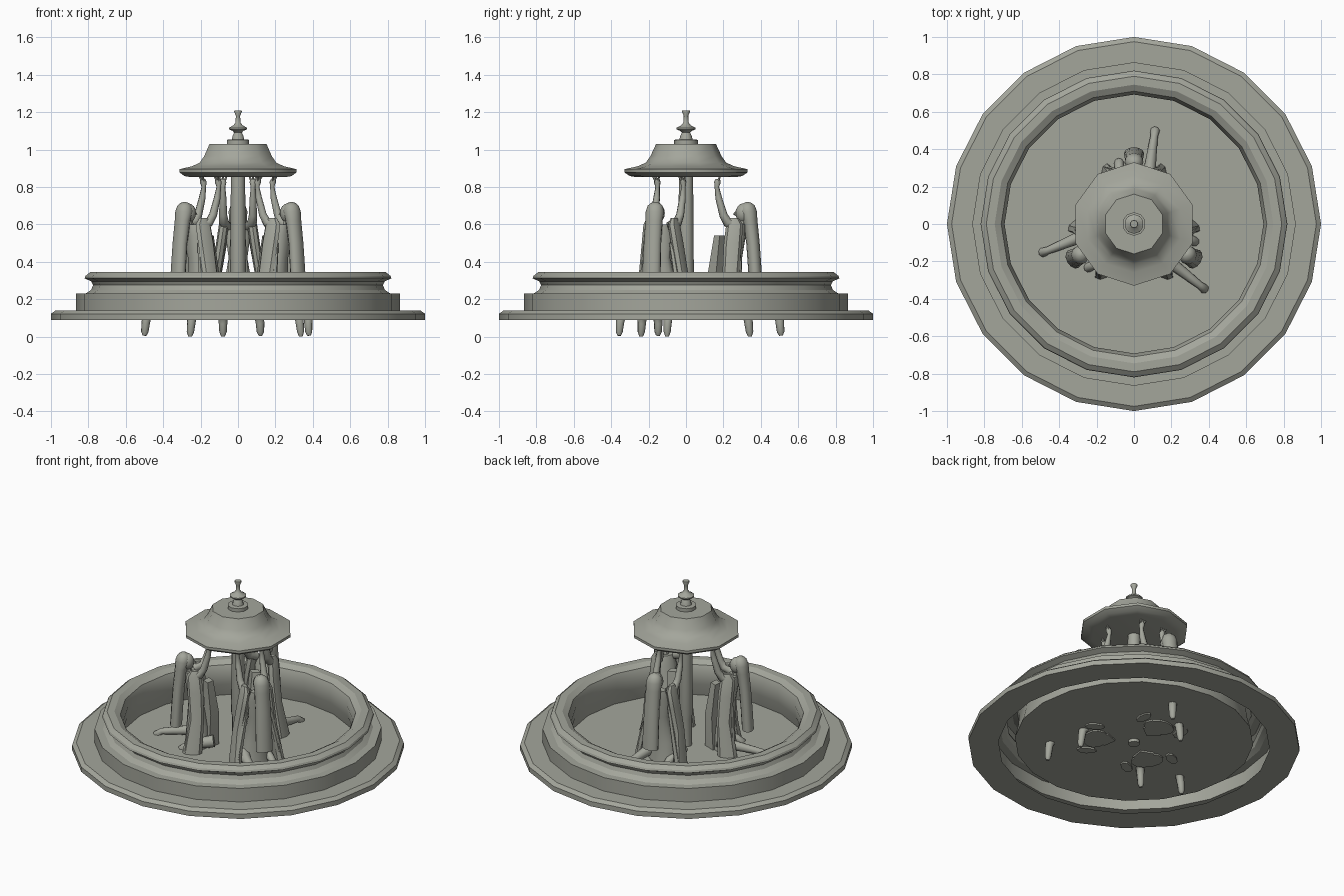
import bpy, bmesh, math
from mathutils import Vector, Matrix

stone = bpy.data.materials.new("grey_stone")
stone.diffuse_color = (0.37, 0.38, 0.33, 1)


def finish(name, bm, angle=40, turn=0.0, normals=True):
    if normals:
        bmesh.ops.recalc_face_normals(bm, faces=bm.faces[:])
    bmesh.ops.transform(bm, matrix=Matrix.Rotation(turn, 4, 'Z'), verts=bm.verts[:])
    me = bpy.data.meshes.new(name)
    bm.to_mesh(me)
    bm.free()
    me.materials.append(stone)
    ob = bpy.data.objects.new(name, me)
    bpy.context.collection.objects.link(ob)
    bpy.ops.object.select_all(action='DESELECT')
    ob.select_set(True)
    bpy.context.view_layer.objects.active = ob
    bpy.ops.object.shade_smooth_by_angle(angle=math.radians(angle))
    return ob


def skin_rings(bm, rings, caps=True):
    rings = [[bm.verts.new(p) for p in r] for r in rings]
    n = len(rings[0])
    for a, b in zip(rings, rings[1:]):
        for i in range(n):
            j = (i + 1) % n
            bm.faces.new((a[i], a[j], b[j], b[i]))
    if caps:
        bm.faces.new(rings[0][::-1])
        bm.faces.new(rings[-1])


def lathe(name, profile, n, angle, caps=True):
    # vertices start on the +y axis
    bm = bmesh.new()
    skin_rings(bm, [[(r * math.cos(math.pi / 2 + 2 * math.pi * i / n),
                      r * math.sin(math.pi / 2 + 2 * math.pi * i / n), z)
                     for i in range(n)] for r, z in profile], caps)
    return finish(name, bm, angle, normals=caps)


def loft(bm, sections, n=12):
    # horizontal ellipses: x, y, z, rx, ry
    skin_rings(bm, [[(x + rx * math.cos(2 * math.pi * i / n),
                      y + ry * math.sin(2 * math.pi * i / n), z)
                     for i in range(n)] for x, y, z, rx, ry in sections])


def limb(bm, path, n=8):
    # round tube along a path of x, y, z, radius
    pts = [Vector(p[:3]) for p in path]
    rings = []
    for k, p in enumerate(pts):
        d = (pts[min(k + 1, len(pts) - 1)] - pts[max(k - 1, 0)]).normalized()
        u = d.cross(Vector((1, 0.1, 0))).normalized()
        v = d.cross(u)
        rings.append([p + path[k][3] * (u * math.cos(2 * math.pi * i / n) + v * math.sin(2 * math.pi * i / n))
                      for i in range(n)])
    skin_rings(bm, rings)


# Basin: stepped base, moulded wall, rounded rim and inner wall
lathe("basin", [(0.82, 0.09), (1.0, 0.09), (1.0, 0.122), (0.975, 0.14), (0.865, 0.14),
                (0.865, 0.23), (0.815, 0.23), (0.785, 0.25), (0.775, 0.275), (0.785, 0.295),
                (0.82, 0.312), (0.815, 0.325), (0.79, 0.345), (0.745, 0.345), (0.71, 0.325),
                (0.692, 0.28), (0.70, 0.2), (0.72, 0.12)], 20, 30, caps=False)

# Basin floor
bm = bmesh.new()
bmesh.ops.create_circle(bm, cap_ends=True, segments=20, radius=0.72,
                        matrix=Matrix.Translation((0, 0, 0.12)))
finish("basin_floor", bm, normals=False)

# Central column
lathe("column", [(0.035, 0.10), (0.035, 0.3), (0.042, 0.34), (0.038, 0.86)], 12, 40)

# Upper bowl canopy
lathe("canopy", [(0.26, 0.852), (0.30, 0.858), (0.33, 0.878), (0.33, 0.895), (0.26, 0.91),
                 (0.215, 0.93), (0.19, 0.965), (0.16, 1.03)], 10, 40)

# Finial
lathe("finial", [(0.063, 1.025), (0.063, 1.052), (0.035, 1.055), (0.03, 1.075), (0.022, 1.09),
                 (0.03, 1.1), (0.052, 1.108), (0.052, 1.116), (0.025, 1.13), (0.014, 1.145),
                 (0.012, 1.18), (0.022, 1.203), (0.02, 1.21)], 10, 40)

# Three kneeling figures facing the column, arms raised to the canopy
for k in range(3):
    turn = k * 2 * math.pi / 3
    tag = "_%d" % (k + 1)

    # head with nose
    bm = bmesh.new()
    bmesh.ops.create_uvsphere(bm, u_segments=12, v_segments=8, radius=1,
                              matrix=Matrix.Translation((0, 0.308, 0.66)) @ Matrix.Diagonal((0.04, 0.043, 0.053, 1)))
    limb(bm, [(0, 0.27, 0.672, 0.004), (0, 0.26, 0.655, 0.009), (0, 0.272, 0.648, 0.005)], 6)
    limb(bm, [(0, 0.295, 0.56, 0.026), (0, 0.31, 0.64, 0.022)])
    finish("head" + tag, bm, 40, turn)

    # long hair down the back
    bm = bmesh.new()
    loft(bm, [(0, 0.375, 0.24, 0.055, 0.036), (0, 0.368, 0.36, 0.053, 0.036),
              (0, 0.358, 0.5, 0.05, 0.036), (0, 0.342, 0.62, 0.048, 0.04),
              (0, 0.332, 0.67, 0.05, 0.047), (0, 0.33, 0.70, 0.04, 0.038),
              (0, 0.33, 0.714, 0.024, 0.022), (0, 0.33, 0.72, 0.006, 0.006)])
    finish("hair" + tag, bm, 50, turn)

    # torso and front skirt fold
    bm = bmesh.new()
    loft(bm, [(0, 0.235, 0.11, 0.10, 0.075), (0, 0.235, 0.25, 0.08, 0.06),
              (0, 0.26, 0.42, 0.05, 0.04), (0, 0.28, 0.54, 0.066, 0.04),
              (0, 0.29, 0.6, 0.05, 0.03)])
    finish("robe" + tag, bm, 40, turn)
    bm = bmesh.new()
    loft(bm, [(0, 0.17, 0.11, 0.07, 0.055), (0, 0.16, 0.33, 0.055, 0.045),
              (0, 0.18, 0.54, 0.04, 0.03)], 4)
    finish("skirt_fold" + tag, bm, 30, turn)

    for side, s in (("left", 1), ("right", -1)):
        # hanging sleeve drape
        bm = bmesh.new()
        loft(bm, [(s * 0.145, 0.265, 0.11, 0.032, 0.06), (s * 0.115, 0.24, 0.34, 0.026, 0.045),
                  (s * 0.09, 0.25, 0.5, 0.027, 0.048), (s * 0.076, 0.26, 0.6, 0.026, 0.045),
                  (s * 0.074, 0.255, 0.635, 0.014, 0.025)], 8)
        loft(bm, [(s * 0.15, 0.30, 0.11, 0.022, 0.014), (s * 0.07, 0.28, 0.5, 0.012, 0.01)], 5)
        finish(side + "_sleeve" + tag, bm, 35, turn)

        # raised arm with hand and fingers
        bm = bmesh.new()
        limb(bm, [(s * 0.06, 0.275, 0.59, 0.028), (s * 0.075, 0.222, 0.61, 0.026),
                  (s * 0.08, 0.2, 0.65, 0.022), (s * 0.08, 0.175, 0.74, 0.018),
                  (s * 0.08, 0.165, 0.80, 0.012), (s * 0.08, 0.168, 0.825, 0.018),
                  (s * 0.08, 0.172, 0.84, 0.014)])
        for f in (-1, 0, 1):
            limb(bm, [(s * 0.08 + f * 0.008, 0.17, 0.83, 0.007),
                      (s * 0.08 + f * 0.018, 0.182, 0.856, 0.005)], 5)
        finish(side + "_arm" + tag, bm, 50, turn)

    # stretched left leg, its toes reaching below the floor
    bm = bmesh.new()
    limb(bm, [(0.07, 0.2, 0.19, 0.045), (0.085, 0.3, 0.165, 0.032), (0.098, 0.4, 0.15, 0.025),
              (0.108, 0.47, 0.14, 0.02), (0.112, 0.497, 0.12, 0.026),
              (0.118, 0.502, 0.07, 0.023), (0.12, 0.506, 0.025, 0.02), (0.12, 0.508, 0.005, 0.01)])
    finish("left_leg" + tag, bm, 50, turn)

    # folded right leg
    bm = bmesh.new()
    limb(bm, [(-0.07, 0.14, 0.17, 0.04), (-0.075, 0.23, 0.155, 0.034), (-0.08, 0.3, 0.14, 0.024),
              (-0.08, 0.328, 0.12, 0.026), (-0.08, 0.335, 0.07, 0.023),
              (-0.08, 0.34, 0.025, 0.02), (-0.08, 0.342, 0.0, 0.01)])
    finish("right_leg" + tag, bm, 50, turn)
